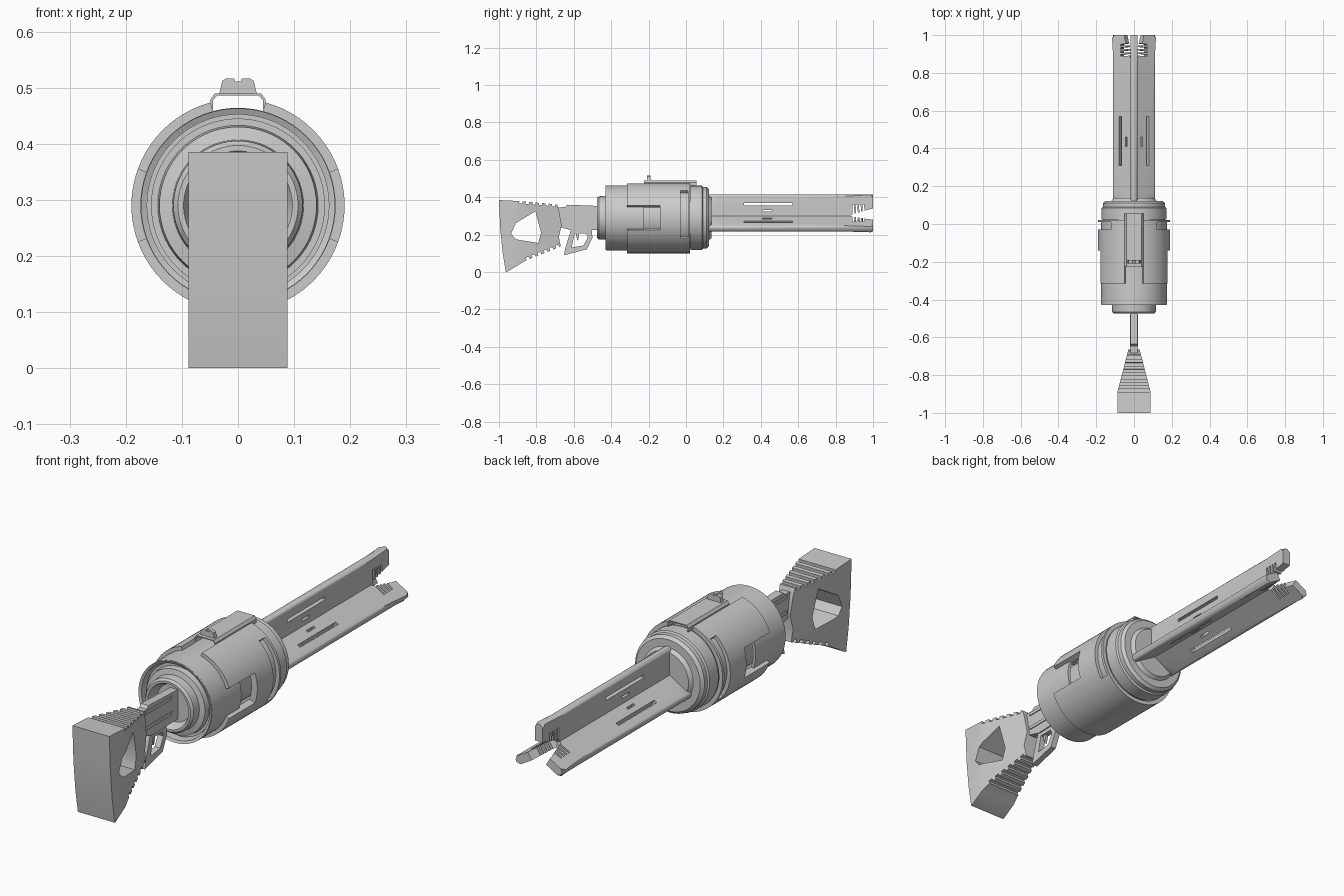
import bpy, bmesh
from math import radians, cos, sin, pi
from mathutils import Matrix, Vector

if "Cube" in bpy.data.objects:
    bpy.data.objects.remove(bpy.data.objects["Cube"])

AXIS = 0.29  # height of the drum axis
YZ = Matrix(((0, 0, 1, 0), (1, 0, 0, 0), (0, 1, 0, 0), (0, 0, 0, 1)))
XZ = Matrix(((1, 0, 0, 0), (0, 0, -1, 0), (0, 1, 0, 0), (0, 0, 0, 1)))


def link(name, bm, fix_normals=True):
    if fix_normals:
        bmesh.ops.recalc_face_normals(bm, faces=bm.faces)
    mesh = bpy.data.meshes.new(name)
    bm.to_mesh(mesh)
    bm.free()
    ob = bpy.data.objects.new(name, mesh)
    bpy.context.collection.objects.link(ob)
    return ob


def plate_bm(loops, half, matrix):
    """Flat outline (first loop) with holes (other loops), extruded both ways."""
    cu = bpy.data.curves.new("outline", 'CURVE')
    cu.dimensions, cu.fill_mode, cu.extrude = '2D', 'BOTH', half
    for loop in loops:
        sp = cu.splines.new('POLY')
        sp.points.add(len(loop) - 1)
        for p, (u, v) in zip(sp.points, loop):
            p.co = (u, v, 0, 1)
        sp.use_cyclic_u = True
    tmp = bpy.data.objects.new("outline", cu)
    bpy.context.collection.objects.link(tmp)
    bpy.context.view_layer.update()
    mesh = bpy.data.meshes.new_from_object(tmp.evaluated_get(bpy.context.evaluated_depsgraph_get()))
    bm = bmesh.new()
    bm.from_mesh(mesh)
    bpy.data.objects.remove(tmp)
    bpy.data.curves.remove(cu)
    bpy.data.meshes.remove(mesh)
    bmesh.ops.remove_doubles(bm, verts=bm.verts, dist=1e-5)
    bm.transform(matrix)
    return bm


def plate(name, loops, half, matrix):
    return link(name, plate_bm(loops, half, matrix))


def rect(u0, u1, v0, v1):
    return [(u0, v0), (u1, v0), (u1, v1), (u0, v1)]


def lathe(name, profile, steps=72):
    bm = bmesh.new()
    vs = [bm.verts.new((r, y, AXIS)) for y, r in profile]
    es = [bm.edges.new(p) for p in zip(vs, vs[1:])]
    bmesh.ops.spin(bm, geom=vs + es, cent=(0, 0, AXIS), axis=(0, 1, 0), angle=2 * pi, steps=steps)
    bmesh.ops.remove_doubles(bm, verts=bm.verts, dist=1e-5)
    return link(name, bm)


def tube(name, r, ys, thick, keep):
    """Tube wall made of 5 degree cells; keep(angle, y) drops cells for openings."""
    bm = bmesh.new()
    grid = [[bm.verts.new((r * cos(radians(a)), y, AXIS + r * sin(radians(a)))) for y in ys]
            for a in range(0, 360, 5)]
    for i in range(72):
        n = (i + 1) % 72
        for j in range(len(ys) - 1):
            if keep(i * 5 + 2.5, (ys[j] + ys[j + 1]) / 2):
                bm.faces.new((grid[i][j], grid[i][j + 1], grid[n][j + 1], grid[n][j]))
    bmesh.ops.delete(bm, geom=[v for v in bm.verts if not v.link_faces], context='VERTS')
    ob = link(name, bm, False)
    mod = ob.modifiers.new("wall", 'SOLIDIFY')
    mod.thickness, mod.offset = thick, -1
    bpy.context.view_layer.objects.active = ob
    bpy.ops.object.modifier_apply(modifier=mod.name)
    return ob


def notches(a, b, n, depth):
    """Square notches cut to the right of the line a-b."""
    a, b = Vector(a), Vector(b)
    d = b - a
    inward = Vector((d.y, -d.x)).normalized() * depth
    pts = []
    for i in range(n):
        p, q = a + d * (i + 0.25) / n, a + d * (i + 0.75) / n
        pts += [p, p + inward, q + inward, q]
    return [tuple(p) for p in pts]


def side_angle(a):
    """Angle above or below the horizontal, the same for left and right."""
    a = a if a <= 180 else a - 360
    return 180 - a if a > 90 else (-180 - a if a < -90 else a)


# drum: core with stepped ends, inner wall with side windows, outer shell
lathe("drum_core", [(-0.435, 0), (-0.435, 0.08), (-0.462, 0.09), (-0.475, 0.097), (-0.475, 0.107),
                    (-0.466, 0.115), (-0.43, 0.117), (-0.425, 0.14), (-0.40, 0.143), (-0.40, 0.155),
                    (-0.36, 0.155), (-0.36, 0.13), (0.0, 0.13), (0.0, 0.165), (0.025, 0.165),
                    (0.025, 0.172), (0.085, 0.172), (0.09, 0.165), (0.11, 0.165), (0.122, 0.153),
                    (0.122, 0.12), (0.137, 0.108), (0.137, 0)])
lathe("rear_rim", [(-0.43, 0.150), (-0.43, 0.173), (-0.36, 0.173), (-0.36, 0.150)][1:3]
      + [(-0.36, 0.163), (-0.425, 0.163), (-0.43, 0.173)])
tube("drum_wall", 0.174, [-0.425, -0.225, -0.14, 0.01], 0.012,
     lambda a, y: not (abs(side_angle(a)) < 20 and -0.225 < y < -0.14))


def shell_keep(a, y):
    s = side_angle(a)
    if s > 75:                                   # gap under the rail
        return False
    if y < -0.14 and abs(s) < 20:                # rear side notch
        return False
    return not (-0.03 < y < 0.01 and -35 < s < 50)  # front side slot


tube("outer_shell", 0.19, [-0.315, -0.14, -0.03, 0.01, 0.022], 0.018, shell_keep)

# top rail and sight
half_rail = [(0.049, 0.462), (0.049, 0.479), (0.041, 0.490)]
half_in = [(0.037, 0.486), (0.045, 0.477), (0.045, 0.462)]
rail = half_rail[:] + [(-x, z) for x, z in half_rail[::-1]] \
    + [(-x, z) for x, z in half_in[::-1]] + half_in
plate("top_rail", [rail], 0.14, Matrix.Translation((0, -0.085, 0)) @ XZ)
half_sight = [(0.034, 0.487), (0.028, 0.512), (0.022, 0.516), (0.007, 0.516), (0.005, 0.511)]
plate("sight", [half_sight + [(-x, z) for x, z in half_sight[::-1]]], 0.009,
      Matrix.Translation((0, -0.2, 0)) @ XZ)

# barrel: three radial fins with slots and a toothed, open tip
fin = [(0.12, 0), (0.12, 0.125), (1.0, 0.125), (1.0, 0.05)]
fin += [(0.965, 0.042)]
for i in range(4):
    y = 0.955 - i * 0.018
    fin += [(y, 0.038 - i * 0.005), (y - 0.004, 0.072), (y - 0.012, 0.072), (y - 0.010, 0.035 - i * 0.005)]
fin += [(0.88, 0.012), (0.875, 0)]
slots = [rect(0.31, 0.57, 0.066, 0.08), rect(0.41, 0.46, 0.033, 0.043)]
for i, name in enumerate(("fin_top", "fin_right", "fin_left")):
    bm = plate_bm([fin] + slots, 0.018, YZ)
    rim = [e for e in bm.edges if e.calc_length() > 0.5 and all(v.co.z > 0.124 for v in e.verts)]
    bmesh.ops.bevel(bm, geom=rim, offset=0.013, segments=4, profile=0.5, affect='EDGES')
    bm.transform(Matrix.Translation((0, 0, AXIS)) @ Matrix.Rotation(i * 2 * pi / 3, 4, 'Y'))
    link(name, bm)

# stock: notched outline with a hole, narrowing towards the neck
stock = [(-1.0, 0.385), (-0.9, 0.380)] + notches((-0.9, 0.380), (-0.69, 0.362), 6, 0.012) \
    + [(-0.69, 0.362), (-0.68, 0.335), (-0.665, 0.25), (-0.68, 0.19), (-0.67, 0.137)] \
    + notches((-0.67, 0.137), (-0.86, 0.06), 6, 0.014) \
    + [(-0.86, 0.06), (-0.955, 0.002), (-0.963, 0.0), (-0.98, 0.1), (-0.993, 0.23)]
hole = [(-0.935, 0.205), (-0.91, 0.262), (-0.805, 0.325), (-0.775, 0.21), (-0.79, 0.155), (-0.91, 0.175)]
bm = plate_bm([stock, hole], 1.0, YZ)
bmesh.ops.bisect_plane(bm, geom=bm.verts[:] + bm.edges[:] + bm.faces[:],
                       plane_co=(0, -0.89, 0), plane_no=(0, 1, 0))
for v in bm.verts:
    t = min(1, max(0, (v.co.y + 0.89) / 0.225))
    v.co.x *= 0.088 - 0.058 * t
link("stock", bm)

# neck, its raised side strips, trigger guard and trigger
plate("neck", [[(-0.69, 0.345), (-0.645, 0.348), (-0.635, 0.36), (-0.43, 0.352), (-0.43, 0.225),
                (-0.5, 0.225), (-0.60, 0.22), (-0.69, 0.245)]], 0.018, YZ)
for z in (0.268, 0.335):
    plate("neck_strip", [rect(-0.66, -0.48, z - 0.007, z + 0.007)], 0.022, YZ)
plate("trigger_guard", [[(-0.652, 0.09), (-0.645, 0.13), (-0.615, 0.225), (-0.505, 0.228),
                         (-0.50, 0.185), (-0.53, 0.122)],
                        [(-0.612, 0.132), (-0.595, 0.205), (-0.533, 0.205), (-0.525, 0.185),
                         (-0.548, 0.142)]], 0.013, YZ)
plate("trigger", [[(-0.59, 0.225), (-0.575, 0.225), (-0.572, 0.19), (-0.58, 0.165), (-0.586, 0.19)]],
      0.006, YZ)

# smooth the round parts, keep hard edges
for ob in bpy.context.scene.objects:
    ob.select_set(True)
bpy.context.view_layer.objects.active = bpy.data.objects["stock"]
bpy.ops.object.shade_smooth_by_angle(angle=radians(30))
